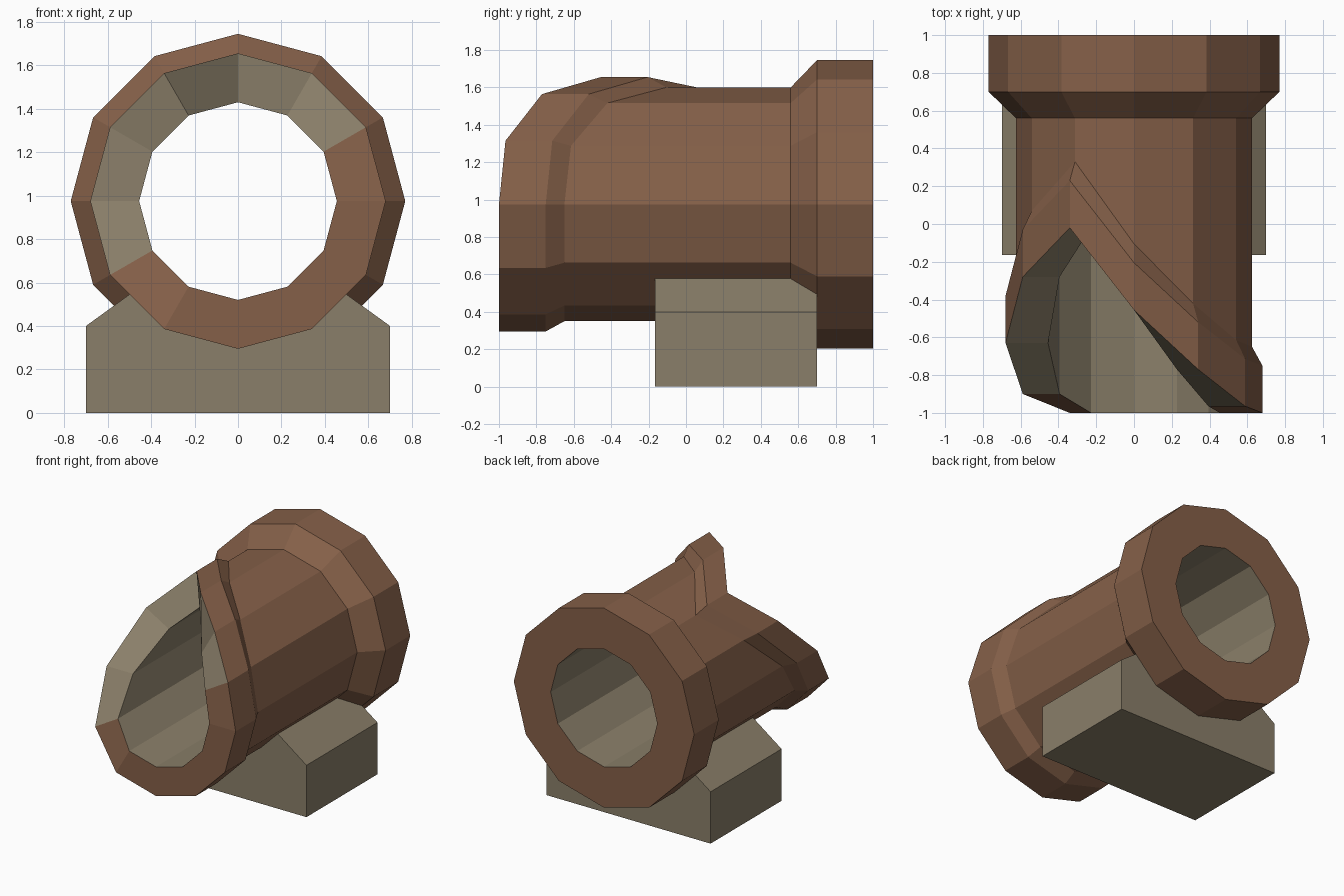
import bpy
import bmesh
from math import cos, sin, radians

if "Cube" in bpy.data.objects:
    bpy.data.objects.remove(bpy.data.objects["Cube"], do_unlink=True)

AXIS_Z = 0.975
SIDES = 12


def make_material(name, rgb):
    mat = bpy.data.materials.new(name)
    mat.use_nodes = True
    mat.diffuse_color = (*rgb, 1)
    mat.node_tree.nodes["Principled BSDF"].inputs["Base Color"].default_value = (*rgb, 1)
    return mat


def finish(name, bm, materials):
    bmesh.ops.recalc_face_normals(bm, faces=bm.faces)
    mesh = bpy.data.meshes.new(name)
    bm.to_mesh(mesh)
    bm.free()
    for mat in materials:
        mesh.materials.append(mat)
    obj = bpy.data.objects.new(name, mesh)
    bpy.context.scene.collection.objects.link(obj)
    return obj


clay = make_material("brown clay", (0.235, 0.117, 0.066))
stone = make_material("grey stone", (0.255, 0.212, 0.142))

# Front edge of the broken mouth: one y per corner, counter-clockwise from +x
mouth = [-1, -0.965, -0.77, -0.455, -0.02, -0.28, -0.63, -0.9, -1, -1, -1, -1]


def ring(bm, radius, y, follow_mouth):
    verts = []
    for i in range(SIDES):
        a = radians(360 / SIDES * i)
        depth = mouth[i] + y if follow_mouth else y
        verts.append(bm.verts.new((radius * cos(a), depth, AXIS_Z + radius * sin(a))))
    return verts


# Pipe: closed wall section swept round the axis (radius, y, follows mouth)
section = [
    (0.455, 0, True), (0.68, 0, True), (0.68, 0.25, True), (0.625, 0.35, True),
    (0.625, 0.56, False), (0.77, 0.7, False), (0.77, 1, False), (0.455, 1, False),
]
bm = bmesh.new()
rings = [ring(bm, *s) for s in section]
for k in range(len(rings)):
    near, far = rings[k], rings[(k + 1) % len(rings)]
    for i in range(SIDES):
        j = (i + 1) % SIDES
        face = bm.faces.new((near[i], near[j], far[j], far[i]))
        # Bore and broken part of the rim are stone coloured
        broken_rim = k == 0 and 1 <= i <= 6
        bore = k == len(rings) - 1
        face.material_index = 1 if broken_rim or bore else 0
finish("pipe", bm, [clay, stone])

# Support block: profile with a cradle hidden in the pipe wall
half = [(0, 0.43), (0.2, 0.48), (0.41, 0.61), (0.7, 0.4), (0.7, 0)]
profile = half + [(-x, z) for x, z in reversed(half[1:])]
bm = bmesh.new()
base = bm.faces.new([bm.verts.new((x, -0.165, z)) for x, z in profile])
grown = bmesh.ops.extrude_face_region(bm, geom=[base], use_keep_orig=True)
moved = [v for v in grown["geom"] if isinstance(v, bmesh.types.BMVert)]
bmesh.ops.translate(bm, vec=(0, 0.865, 0), verts=moved)
finish("support_block", bm, [stone])
